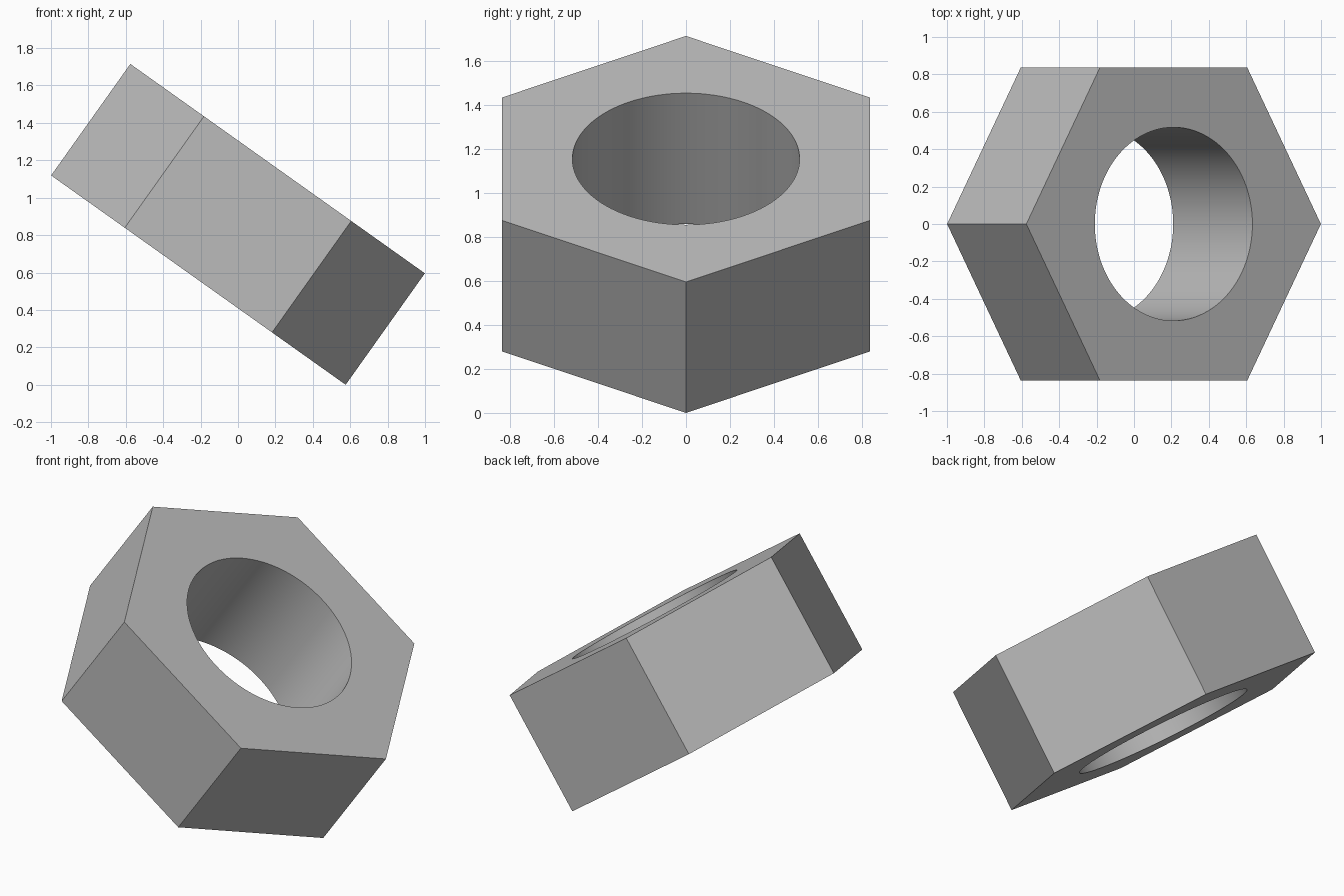
import bpy, bmesh, math
from mathutils import Vector, Matrix

cube = bpy.data.objects.get("Cube")
if cube:
    bpy.data.objects.remove(cube, do_unlink=True)

CORNER_RADIUS = 0.966
HOLE_RADIUS = 0.517
THICKNESS = 0.731
TILT = math.radians(35.4)
SIDES, STEPS = 6, 16          # flat sides, hole segments per side

# Plain grey metal
metal = bpy.data.materials.new("grey_metal")
metal.use_nodes = True
grey = (0.5, 0.5, 0.5, 1)
metal.diffuse_color = grey
metal.node_tree.nodes["Principled BSDF"].inputs["Base Color"].default_value = grey


def polar(radius, angle):
    return Vector((radius * math.cos(angle), radius * math.sin(angle), 0))


# Matching outlines: hexagon outside, circle inside
count = SIDES * STEPS
outer, inner = [], []
for i in range(count):
    side, step = divmod(i, STEPS)
    start = polar(CORNER_RADIUS, math.tau * side / SIDES)
    end = polar(CORNER_RADIUS, math.tau * (side + 1) / SIDES)
    outer.append(start.lerp(end, step / STEPS))
    inner.append(polar(HOLE_RADIUS, math.tau * i / count))

# Four loops, joined around the section of the nut
bm = bmesh.new()
half = Vector((0, 0, THICKNESS / 2))
loops = [[bm.verts.new(p + offset) for p in outline]
         for outline, offset in ((outer, -half), (outer, half), (inner, half), (inner, -half))]
for k in range(4):
    a, b = loops[k], loops[(k + 1) % 4]
    for i in range(count):
        j = (i + 1) % count
        face = bm.faces.new((a[i], a[j], b[j], b[i]))
        face.smooth = k == 2      # only the bore is smooth
bmesh.ops.recalc_face_normals(bm, faces=bm.faces)

# Lean the nut over so its lowest corner rests on the ground
bm.transform(Matrix.Rotation(TILT, 4, 'Y'))
lowest = min(v.co.z for v in bm.verts)
bmesh.ops.translate(bm, verts=bm.verts, vec=(0, 0, -lowest))

mesh = bpy.data.meshes.new("hex_nut")
bm.to_mesh(mesh)
bm.free()
mesh.materials.append(metal)
nut = bpy.data.objects.new("hex_nut", mesh)
bpy.context.collection.objects.link(nut)

# Keep the rims of the bore sharp
bpy.context.view_layer.objects.active = nut
nut.select_set(True)
bpy.ops.object.shade_smooth_by_angle(angle=math.radians(30))
